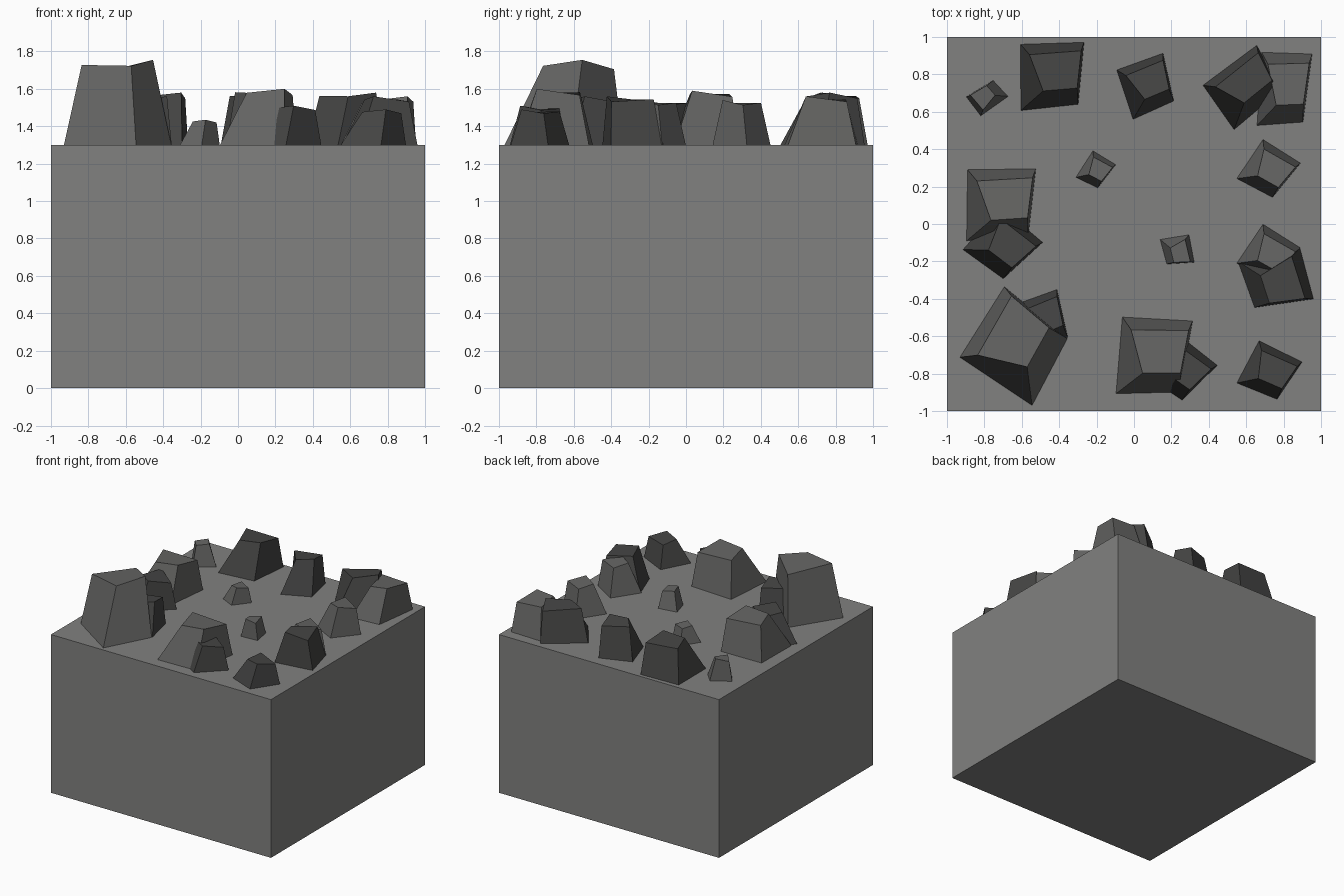
import bpy, bmesh
from math import radians
from mathutils import Matrix, Vector

if "Cube" in bpy.data.objects:
    bpy.data.objects.remove(bpy.data.objects["Cube"])

GROUND = 1.3


def material(name, v):
    m = bpy.data.materials.new(name)
    m.diffuse_color = (v, v, v * 0.97, 1)
    m.use_nodes = True
    m.node_tree.nodes["Principled BSDF"].inputs["Base Color"].default_value = m.diffuse_color
    return m


def add_mesh(name, bm, mat):
    bmesh.ops.recalc_face_normals(bm, faces=bm.faces)
    me = bpy.data.meshes.new(name)
    bm.to_mesh(me)
    bm.free()
    me.materials.append(mat)
    ob = bpy.data.objects.new(name, me)
    bpy.context.collection.objects.link(ob)


# One irregular four-sided rock profile, anchored at its first base corner
BASE = [(0, 0, 0), (.33, .03, 0), (.37, .385, 0), (.005, .38, 0)]
TOP = [(.13, .11, .93), (.326, .123, 1), (.353, .337, .89), (.055, .32, .94)]


def rock(name, x, y, sx, sy, rot, h, mat):
    move = (Matrix.Translation((x, y, GROUND)) @ Matrix.Rotation(radians(rot), 4, 'Z')
            @ Matrix.Diagonal((sx, sy, h, 1)))
    bm = bmesh.new()
    b, t = ([bm.verts.new(move @ Vector(p)) for p in ring] for ring in (BASE, TOP))
    bm.faces.new(b[::-1])
    bm.faces.new(t)
    for i in range(4):
        j = (i + 1) % 4
        bm.faces.new((b[i], b[j], t[j], t[i]))
    add_mesh(name, bm, mat)


# Ground block
block = bmesh.new()
bmesh.ops.create_cube(block, size=1, matrix=Matrix.Translation((0, 0, GROUND / 2))
                      @ Matrix.Diagonal((2, 2, GROUND, 1)))
add_mesh("ground_block", block, material("ground_grey", 0.22))

# Rocks: anchor x, y, width scale, depth scale, turn, height
LIGHT = [
    (-.545, -.97, 1.22, 1.22, 57, .455),
    (-.096, -.907, 1.03, 1.08, -4, .30),
    (-.895, -.09, 1, 1, 0, .29),
    (.658, .527, .74, 1.03, -3, .26),
    (.55, .243, .65, .66, -33, .24),
    (.55, -.21, .65, .66, -33, .24),
    (-.674, .682, .35, .47, 126, .18),
    (-.31, .25, .39, .44, -32, .135),
    (.14, -.083, .41, .41, -80, .15),
]
DARK = [
    (-.605, .607, .93, .93, 1, .28),
    (-.005, .56, .72, .73, 19, .28),
    (.535, .505, .98, .76, 36, .28),
    (.55, -.85, .70, .67, -27, .19),
    (.556, -.20, .79, .89, -76, .26),
    (-.572, -.703, .72, .73, 19, .26),
    (-.914, -.137, .80, .80, -41, .24),
    (.053, -.805, .74, .74, -39, .21),
]
for label, rows, shade in (("light_rock", LIGHT, 0.13), ("dark_rock", DARK, 0.06)):
    mat = material(label + "_grey", shade)
    for i, row in enumerate(rows, 1):
        rock(f"{label}_{i}", *row, mat)
